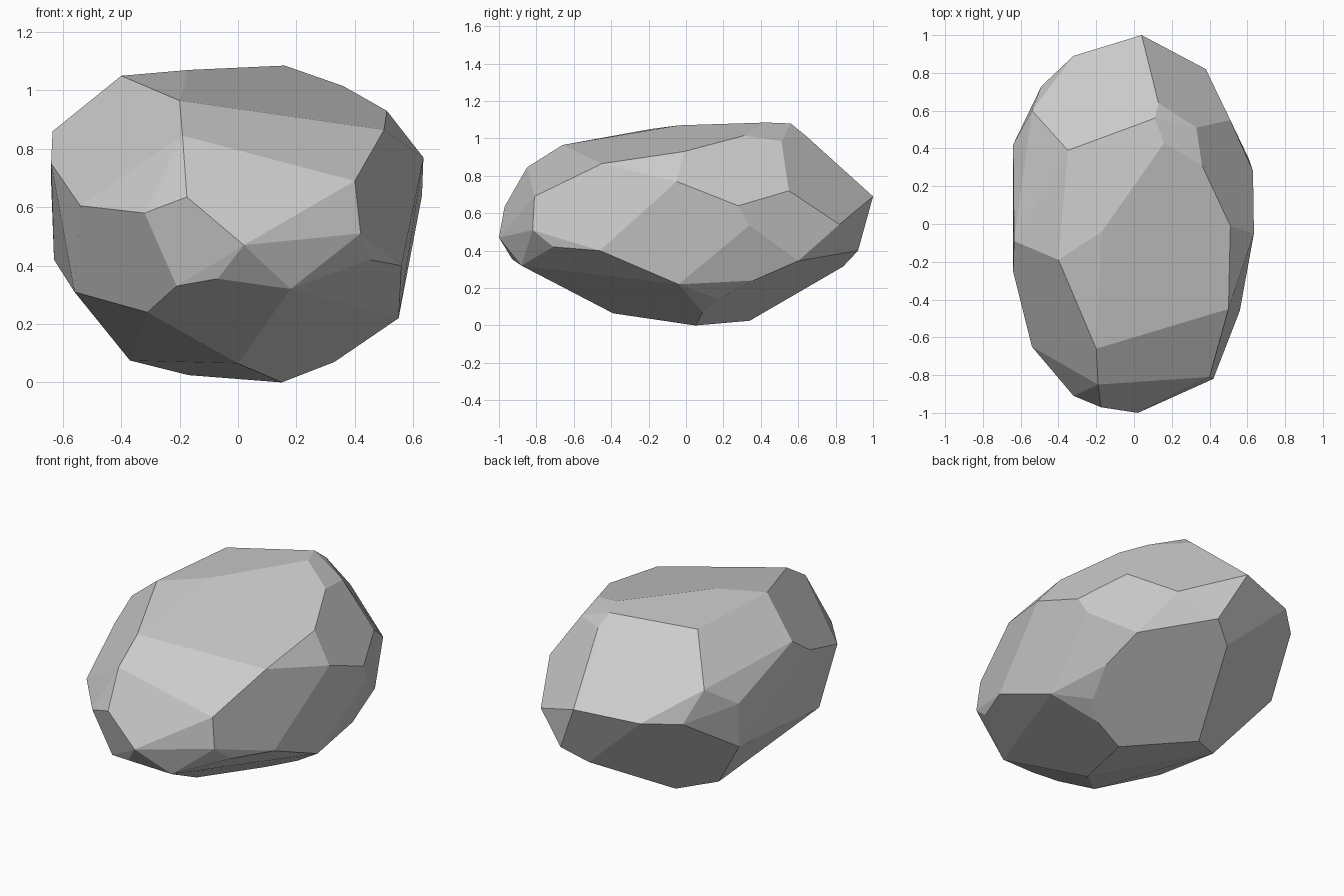
import bpy, bmesh, math

# Corner points of the chipped boulder, from crown to base
crown = [(.16, .43, 1.085), (.11, .56, 1.08), (-.17, -.04, 1.07), (-.40, -.19, 1.05),
         (-.35, .39, 1.04), (-.20, -.66, .965), (.50, -.45, .865), (.51, -.01, .93),
         (.36, .31, 1.015), (.33, .51, .985), (.36, .535, .89), (.13, .64, 1.015)]
girdle = [(-.635, -.09, .86), (-.64, -.25, .75), (-.54, -.65, .605), (-.32, -.91, .58),
          (-.19, -.85, .845), (-.175, -.97, .635), (.02, -1, .47), (.40, -.81, .69),
          (.42, -.82, .51), (.635, -.05, .77), (.63, .28, .64), (.51, .55, .72),
          (.04, 1, .69), (.38, .82, .54), (.61, .34, .535), (-.54, .60, .81),
          (-.64, .42, .685), (-.49, .73, .64), (-.32, .89, .66)]
base = [(.18, -.88, .32), (-.21, -.88, .33), (-.31, -.70, .24), (.45, -.71, .42),
        (.56, -.46, .40), (.55, -.04, .22), (0, -.39, .065), (.33, .09, .07),
        (.15, .05, 0), (-.17, .34, .025), (-.37, .22, .075), (-.56, -.45, .31),
        (-.63, .40, .42), (.05, .84, .315), (.50, .36, .24), (.48, .60, .345),
        (.18, .92, .40), (.43, .17, .14), (-.07, -.93, .355)]

# Wrap the corners in a convex skin and merge nearly flat triangles into facets
bm = bmesh.new()
for p in crown + girdle + base:
    bm.verts.new(p)
bmesh.ops.convex_hull(bm, input=bm.verts[:])
loose = [v for v in bm.verts if not v.link_faces]
bmesh.ops.delete(bm, geom=loose, context='VERTS')
bmesh.ops.dissolve_limit(bm, angle_limit=math.radians(6), verts=bm.verts[:], edges=bm.edges[:])
bmesh.ops.recalc_face_normals(bm, faces=bm.faces[:])

mesh = bpy.data.meshes.new("boulder")
bm.to_mesh(mesh)
bm.free()
boulder = bpy.data.objects.new("boulder", mesh)
bpy.context.collection.objects.link(boulder)
